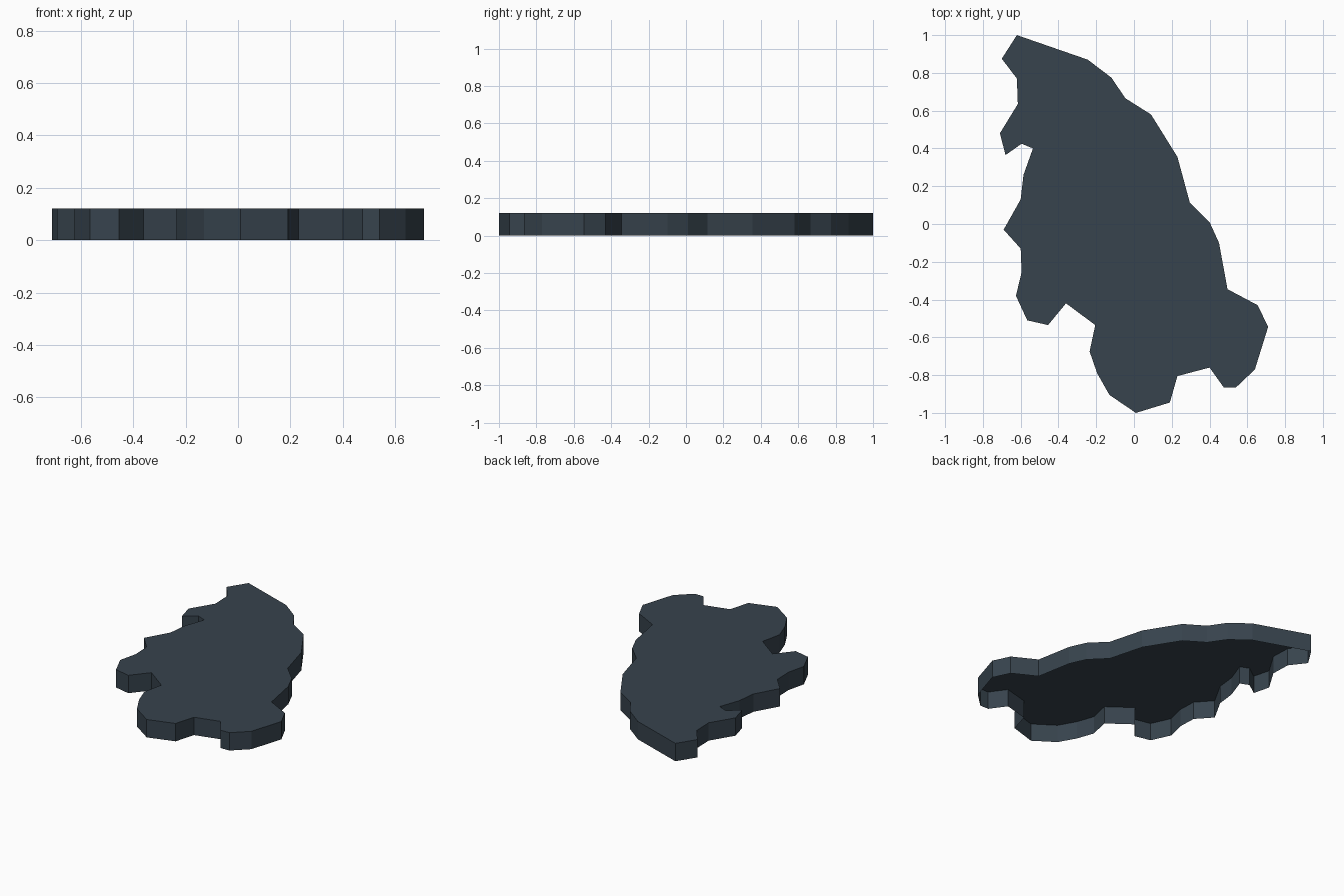
import bpy
import bmesh

default_cube = bpy.data.objects.get("Cube")
if default_cube:
    bpy.data.objects.remove(default_cube, do_unlink=True)

THICKNESS = 0.122
UNIT = 0.01  # outline points are in hundredths

# Outline of the slab, clockwise from the rear tip
rear_curve = [(-62, 100), (-24.5, 87), (-12, 77.5), (-4.5, 66.5), (9, 58),
              (23, 35.5), (29.5, 11.5), (40, 1), (45, -10), (49.5, -34.5)]
left_lobe = [(65.5, -43), (71, -54.5), (64, -77), (54, -86.5), (47.5, -86.5), (40, -76)]
front_lobe = [(23, -80.5), (19, -94.5), (1, -100), (-13, -90.5),
              (-19.5, -79), (-23.5, -67.5), (-20.5, -53.5)]
front_right_lobe = [(-36, -42), (-45.5, -53.5), (-56.5, -51), (-62.5, -38), (-59.5, -25.5)]
right_spurs = [(-60, -13), (-69, -3), (-60, 13), (-58.5, 26), (-53.5, 40), (-59.5, 42.5),
               (-68, 36.5), (-71, 48), (-61.5, 63.5), (-62, 77), (-70, 87.5)]
outline = rear_curve + left_lobe + front_lobe + front_right_lobe + right_spurs


def make_material(name, color):
    material = bpy.data.materials.new(name)
    material.use_nodes = True
    material.diffuse_color = color
    for node in material.node_tree.nodes:
        if node.type == 'BSDF_PRINCIPLED':
            node.inputs["Base Color"].default_value = color
    return material


def make_open_slab(name, points, height, material):
    """Flat top with side walls dropped to the ground and an open underside."""
    bm = bmesh.new()
    top = [bm.verts.new((x * UNIT, y * UNIT, height)) for x, y in points]
    base = [bm.verts.new((v.co.x, v.co.y, 0)) for v in top]
    bm.faces.new(list(reversed(top)))
    for i in range(len(top)):
        # Wrap from the last point back to the first
        bm.faces.new((top[i - 1], top[i], base[i], base[i - 1]))
    bm.normal_update()
    mesh = bpy.data.meshes.new(name)
    bm.to_mesh(mesh)
    bm.free()
    mesh.materials.append(material)
    slab = bpy.data.objects.new(name, mesh)
    bpy.context.collection.objects.link(slab)
    return slab


slate = make_material("dark slate blue grey", (0.038, 0.056, 0.074, 1))
make_open_slab("land_slab", outline, THICKNESS, slate)
